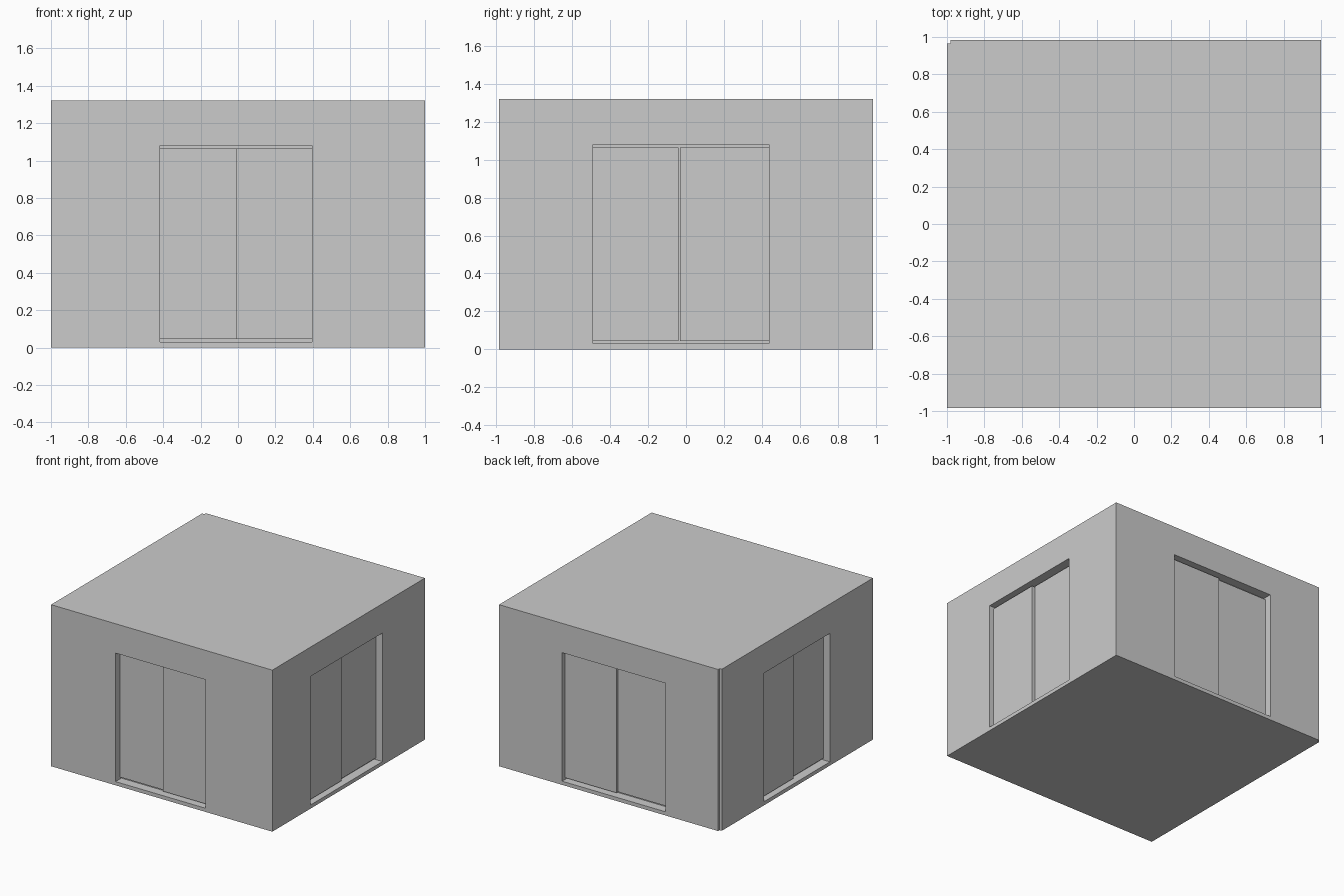
import bpy
from math import pi
from mathutils import Matrix, Vector

if "Cube" in bpy.data.objects:
    bpy.data.objects.remove(bpy.data.objects["Cube"])

HX, HY, H = 1.0, 0.985, 1.32
Z0, Z1 = 0.03, 1.08          # door opening bottom and top
RECESS, NEAR, FAR = 0.075, 0.037, 0.058


def box(name, lo, hi, mat=Matrix()):
    lo, hi = Vector(lo), Vector(hi)
    bpy.ops.mesh.primitive_cube_add(size=1)
    ob = bpy.context.object
    ob.name = name
    ob.data.transform(mat @ Matrix.Translation((lo + hi) / 2) @ Matrix.Diagonal((*(hi - lo), 1)))
    return ob


def cut(target, cutter):
    mod = target.modifiers.new("cut", 'BOOLEAN')
    mod.operation, mod.solver, mod.object = 'DIFFERENCE', 'EXACT', cutter
    bpy.context.view_layer.objects.active = target
    bpy.ops.object.modifier_apply(modifier=mod.name)
    bpy.data.objects.remove(cutter)


# main block with a small full-height notch in the back left corner
walls = box("room_walls", (-HX, -HY, 0), (HX, HY, H))
cut(walls, box("notch_cutter", (-HX - .1, HY - .02, -.1), (-HX + .02, HY + .1, H + .1)))

# side, turn about z, wall distance, opening left / middle / right seen from outside,
# which panel is nearer, gap between the panels
SIDES = [
    ("front", 0, HY, -0.417, -0.012, 0.395, "right", 0),
    ("right", pi / 2, HX, -0.49, -0.035, 0.437, "left", 0.007),
    ("back", pi, HY, -0.43, 0.035, 0.505, "left", 0),
    ("left", -pi / 2, HX, -0.42, 0.01, 0.43, "left", 0),
]

for side, turn, d, a, m, b, near, gap in SIDES:
    rot = Matrix.Rotation(turn, 4, 'Z')
    cut(walls, box("opening_cutter", (a, -d - .1, Z0), (b, -d + RECESS, Z1), rot))
    # two sliding panels on separate tracks
    for which, x0, x1 in (("left", a, m - gap / 2), ("right", m + gap / 2, b)):
        depth = NEAR if which == near else FAR
        box(f"{side}_{which}_sliding_panel", (x0, -d + depth, Z0 + .015),
            (x1, -d + RECESS + .01, Z1 - .015), rot)
